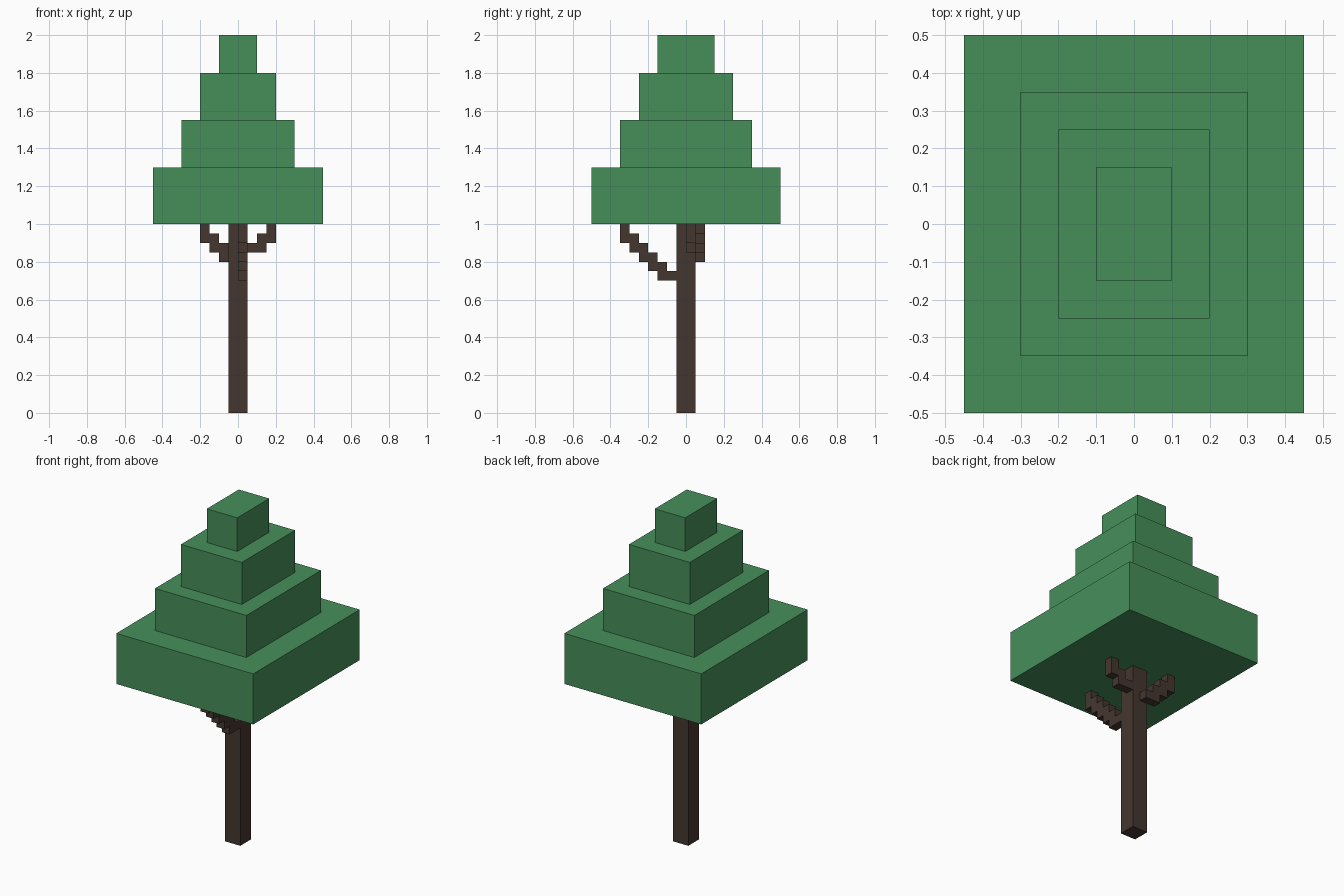
import bpy, bmesh
from mathutils import Vector

if "Cube" in bpy.data.objects:
    bpy.data.objects.remove(bpy.data.objects["Cube"])

S = 0.05  # block size of the branches


def material(name, rgb):
    m = bpy.data.materials.new(name)
    m.diffuse_color = (*rgb, 1)
    m.use_nodes = True
    m.node_tree.nodes["Principled BSDF"].inputs["Base Color"].default_value = m.diffuse_color
    return m


GREEN = material("leaf green", (0.061, 0.275, 0.102))
BROWN = material("bark brown", (0.058, 0.037, 0.028))


def finish(name, bm, mat):
    bmesh.ops.recalc_face_normals(bm, faces=bm.faces)
    me = bpy.data.meshes.new(name)
    bm.to_mesh(me)
    bm.free()
    me.materials.append(mat)
    ob = bpy.data.objects.new(name, me)
    bpy.context.collection.objects.link(ob)


def box(name, hx, hy, z0, z1, mat):
    bm = bmesh.new()
    bmesh.ops.create_cube(bm, size=1)
    for v in bm.verts:
        v.co = (v.co.x * 2 * hx, v.co.y * 2 * hy, z0 + (v.co.z + 0.5) * (z1 - z0))
    finish(name, bm, mat)


def branch(name, out, side, u0, z0, n):
    """Staircase profile rising along 'out', extruded one block along 'side'."""
    low, high = [], []
    for k in range(n):
        for u in (u0 + k * S, u0 + (k + 1) * S):
            low.append((u, z0 + max(0, k - 1) * S))
            high.append((u, z0 + (k + 1) * S))
    pts = list(dict.fromkeys(low + high[::-1]))
    bm = bmesh.new()
    face = bm.faces.new([bm.verts.new(Vector(out) * u + Vector(side[0]) * side[1] + Vector((0, 0, z)))
                         for u, z in pts])
    new = bmesh.ops.extrude_face_region(bm, geom=[face])["geom"]
    bmesh.ops.translate(bm, vec=Vector(side[0]) * S,
                        verts=[g for g in new if isinstance(g, bmesh.types.BMVert)])
    finish(name, bm, BROWN)


# trunk
box("trunk", 0.05, 0.05, 0, 1, BROWN)

# three stepped branches
branch("front_branch", (0, -1, 0), ((1, 0, 0), 0), 0.05, 0.70, 6)
branch("left_branch", (-1, 0, 0), ((0, 1, 0), 0.05), 0.0, 0.80, 4)
branch("right_branch", (1, 0, 0), ((0, 1, 0), 0), 0.05, 0.85, 3)

# canopy tiers
tiers = [(0.45, 0.5, 1.0, 1.3), (0.3, 0.35, 1.3, 1.55),
         (0.2, 0.25, 1.55, 1.8), (0.1, 0.15, 1.8, 2.0)]
for i, t in enumerate(tiers):
    box(f"canopy_tier_{i + 1}", *t, GREEN)
